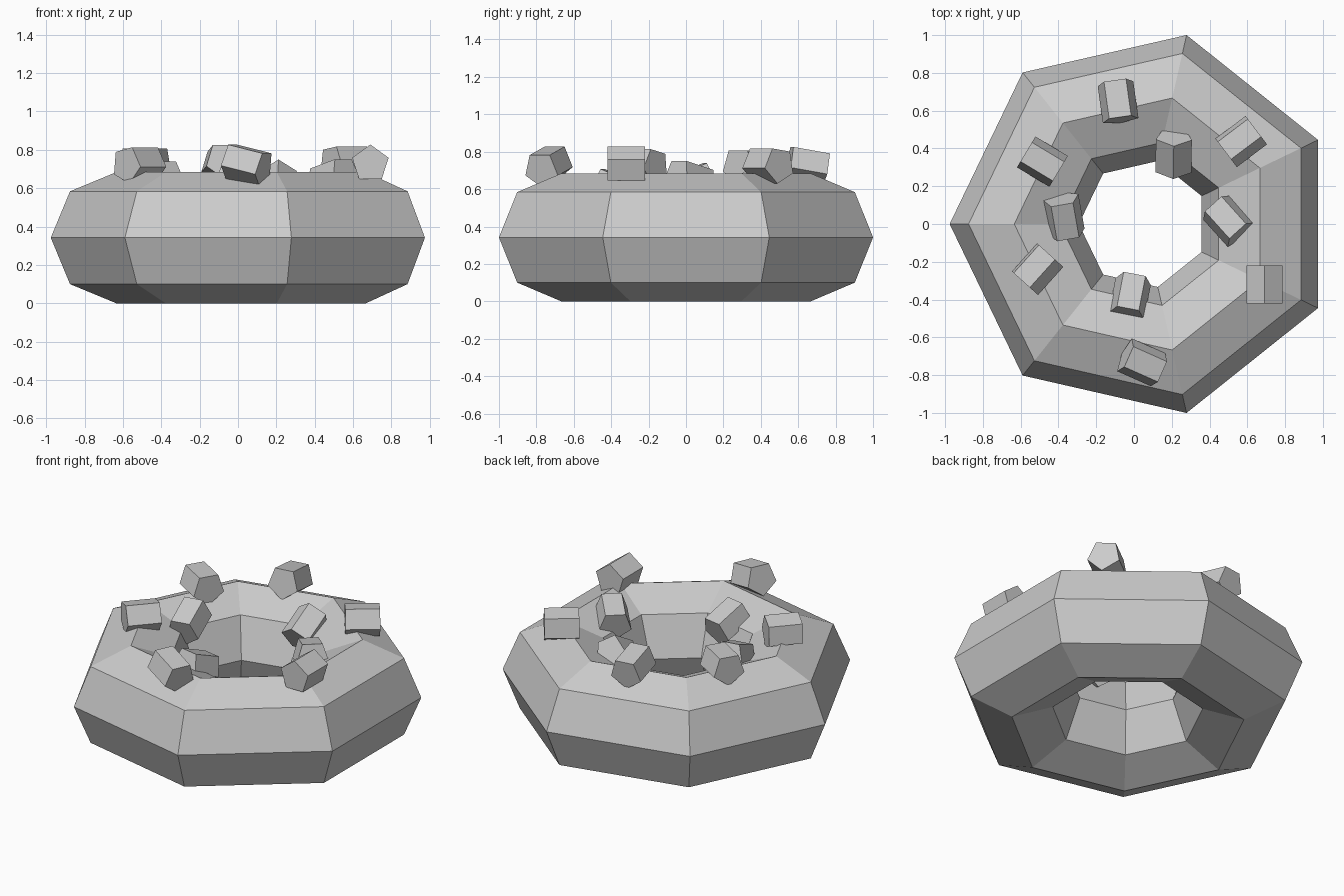
import bpy
import bmesh
from math import radians, sin, cos, pi, hypot, sqrt
from mathutils import Matrix, Vector

if "Cube" in bpy.data.objects:
    bpy.data.objects.remove(bpy.data.objects["Cube"], do_unlink=True)

grey = bpy.data.materials.new("plain_grey")
grey.use_nodes = True
grey.diffuse_color = (0.6, 0.6, 0.6, 1)
grey.node_tree.nodes["Principled BSDF"].inputs["Base Color"].default_value = (0.6, 0.6, 0.6, 1)

CENTRE_X, MAJOR, MINOR = 0.05, 0.684, 0.342

# Seven-sided ring with an eight-sided section
bpy.ops.mesh.primitive_torus_add(
    major_segments=7, minor_segments=8, major_radius=MAJOR, minor_radius=MINOR,
    location=(CENTRE_X, 0, MINOR), rotation=(0, 0, pi))
ring = bpy.context.object
ring.name = "ring"
ring.data.materials.append(grey)
bpy.ops.object.shade_flat()


def sprinkle(name, x, y, heading, tilt, roll):
    """Five-sided stub resting on the ring; the end at heading is raised by tilt."""
    h, t = radians(heading), radians(tilt)
    axis = Vector((cos(h) * cos(t), sin(h) * cos(t), sin(t)))
    side = Vector((-sin(h), cos(h), 0))
    up = axis.cross(side)
    turn = Matrix((side, up, axis)).transposed().to_4x4()
    if turn.determinant() < 0:
        turn = Matrix((-side, up, axis)).transposed().to_4x4()
    across = hypot(x - CENTRE_X, y) - MAJOR
    z = MINOR + sqrt(0.387 ** 2 - across ** 2)
    bm = bmesh.new()
    bmesh.ops.create_cone(
        bm, cap_ends=True, segments=5, radius1=0.1, radius2=0.1, depth=0.2,
        matrix=Matrix.Translation((x, y, z)) @ turn @ Matrix.Rotation(radians(roll), 4, "Z"))
    mesh = bpy.data.meshes.new(name)
    bm.to_mesh(mesh)
    bm.free()
    mesh.materials.append(grey)
    bpy.context.collection.objects.link(bpy.data.objects.new(name, mesh))


# Sprinkles: x, y, heading, tilt, roll (0 = edge up, 36 = face up)
placements = [
    (-0.085, 0.65, -82, 10, 36),
    (-0.485, 0.33, -31, 0, 36),
    (-0.37, 0.04, 100, 22, 36),
    (0.21, 0.375, 89, 30, 0),
    (-0.515, -0.235, 48, 0, 24),
    (-0.02, -0.385, -101, 22, 36),
    (0.69, -0.32, -90, 0, 0),
    (0.497, 0.02, -48, 14, 36),
    (0.565, 0.44, 37, 0, 28),
    (0.045, -0.735, 156, 13, 36),
]
for number, place in enumerate(placements, 1):
    sprinkle(f"sprinkle_{number}", *place)
